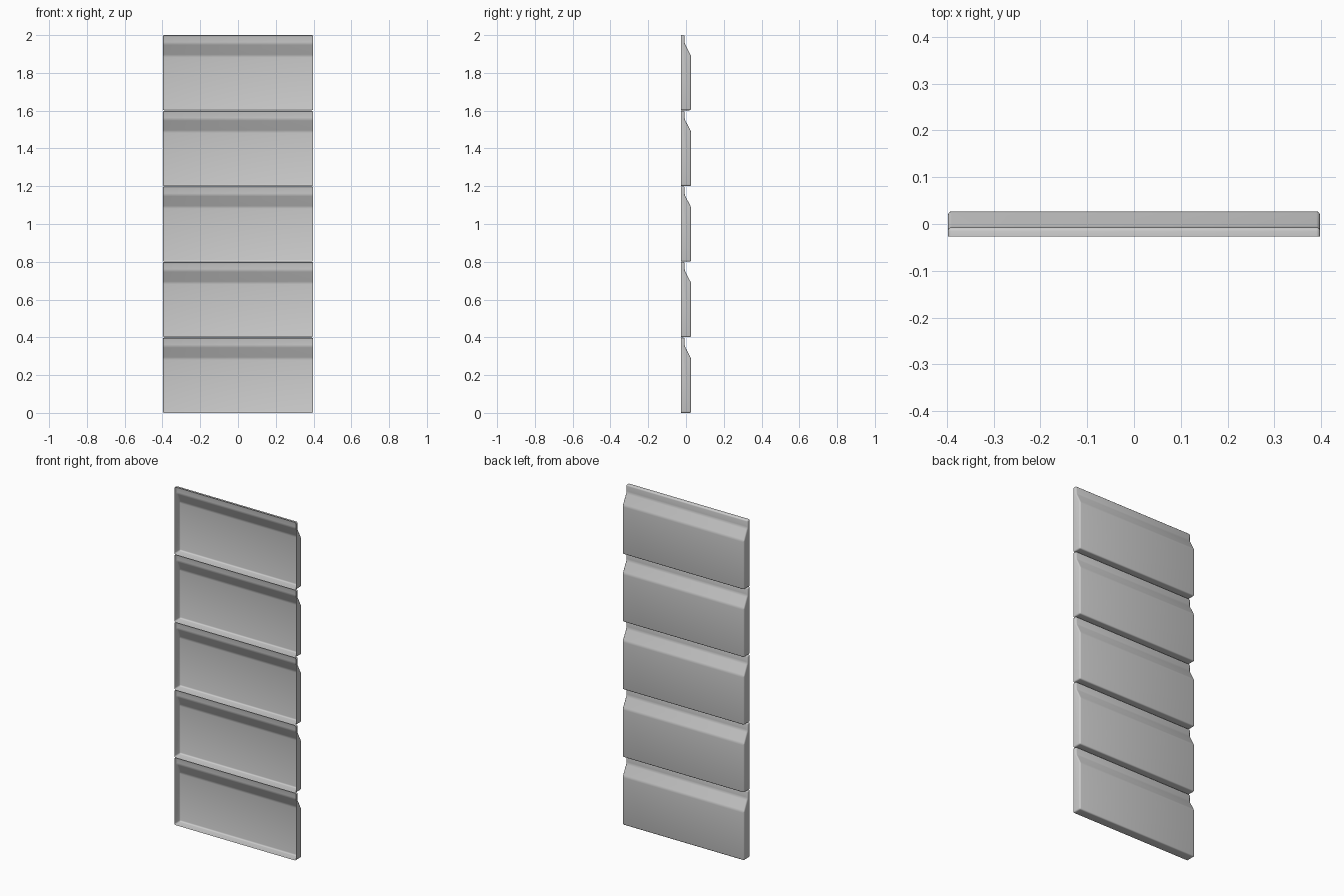
import bpy
import bmesh
import math

cube = bpy.data.objects.get("Cube")
if cube:
    bpy.data.objects.remove(cube, do_unlink=True)

HALF_WIDTH = 0.398
PITCH = 0.4
HEIGHT = 0.398
FRONT, BACK, LIP = -0.027, 0.027, -0.007

grey = bpy.data.materials.new("light grey")
grey.use_nodes = True
colour = (0.6, 0.6, 0.6, 1)
grey.diffuse_color = colour
grey.node_tree.nodes["Principled BSDF"].inputs["Base Color"].default_value = colour


def board_mesh():
    """Hollow board, open at the front, with a stepped-in upper lip."""
    profile = [(FRONT, 0), (BACK, 0), (BACK, 0.288), (LIP, 0.353),
               (LIP, HEIGHT), (FRONT, HEIGHT)]
    bm = bmesh.new()
    end = bm.faces.new([bm.verts.new((-HALF_WIDTH, y, z)) for y, z in profile])
    side = bmesh.ops.extrude_face_region(bm, geom=[end], use_keep_orig=True)
    moved = [v for v in side["geom"] if isinstance(v, bmesh.types.BMVert)]
    bmesh.ops.translate(bm, verts=moved, vec=(2 * HALF_WIDTH, 0, 0))
    bmesh.ops.recalc_face_normals(bm, faces=bm.faces)

    # Open the front, then round every remaining edge
    opening = [f for f in bm.faces if all(v.co.y < FRONT + 0.001 for v in f.verts)]
    bmesh.ops.delete(bm, geom=opening, context="FACES")
    edges = [e for e in bm.edges if not e.is_boundary]
    bmesh.ops.bevel(bm, geom=edges, offset=0.008, segments=3, profile=0.5,
                    affect="EDGES", clamp_overlap=True)
    mesh = bpy.data.meshes.new("siding_board")
    bm.to_mesh(mesh)
    bm.free()
    mesh.materials.append(grey)
    return mesh


# Five stacked boards sharing one mesh
mesh = board_mesh()
boards = []
for i in range(5):
    board = bpy.data.objects.new(f"siding_board_{i + 1}", mesh)
    board.location.z = i * PITCH + (PITCH - HEIGHT) * i / 4
    bpy.context.collection.objects.link(board)
    boards.append(board)

bpy.ops.object.select_all(action="DESELECT")
boards[0].select_set(True)
bpy.context.view_layer.objects.active = boards[0]
bpy.ops.object.shade_smooth_by_angle(angle=math.radians(40))
